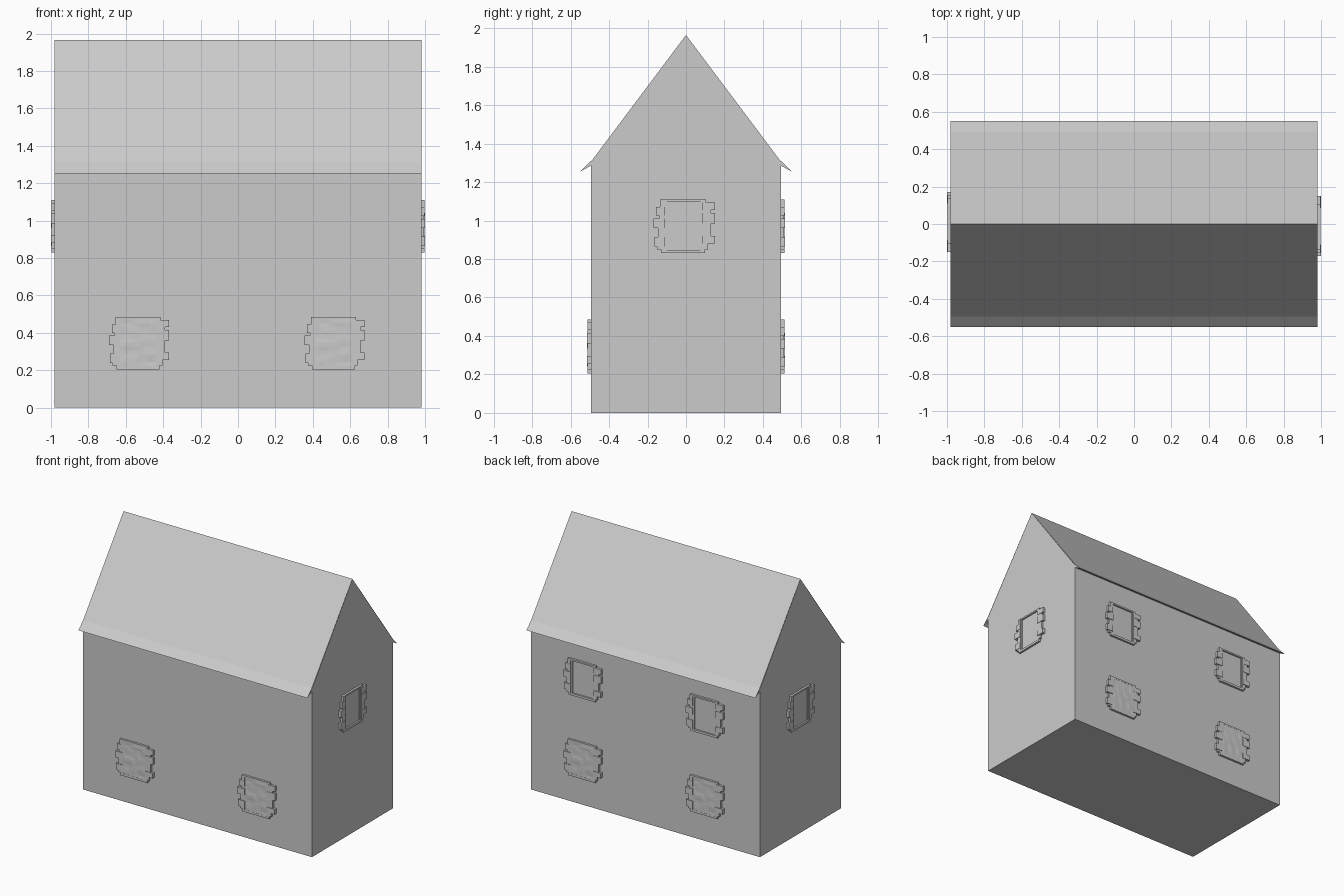
import bpy, bmesh, math
from mathutils import Matrix, Vector, noise

if "Cube" in bpy.data.objects:
    bpy.data.objects.remove(bpy.data.objects["Cube"])

HALF_X, HALF_Y, EAVE, RIDGE = 0.98, 0.495, 1.305, 1.965


def finish(name, bm, matrix=None):
    bmesh.ops.recalc_face_normals(bm, faces=bm.faces)
    mesh = bpy.data.meshes.new(name)
    bm.to_mesh(mesh)
    bm.free()
    ob = bpy.data.objects.new(name, mesh)
    bpy.context.collection.objects.link(ob)
    if matrix:
        ob.matrix_world = matrix
    return ob


def prism(name, profile, skip=()):
    """Sweep a closed (y, z) profile along x, leaving out the skipped sides."""
    bm = bmesh.new()
    a, b = [[bm.verts.new((x, y, z)) for y, z in profile] for x in (-HALF_X, HALF_X)]
    n = len(profile)
    for i in range(n):
        if i not in skip:
            j = (i + 1) % n
            bm.faces.new((a[i], a[j], b[j], b[i]))
    bm.faces.new(a)
    bm.faces.new(b)
    return finish(name, bm)


# Walls with gable ends (the sloping sides are covered by the roof)
prism("walls", [(-HALF_Y, 0), (HALF_Y, 0), (HALF_Y, EAVE), (0, RIDGE), (-HALF_Y, EAVE)],
      skip=(2, 3))

# Roof slopes with flared eaves
bm = bmesh.new()
strip = [(-HALF_Y, 1.285), (-0.552, 1.253), (-HALF_Y, 1.31), (0, RIDGE),
         (HALF_Y, 1.31), (0.552, 1.253), (HALF_Y, 1.285)]
a, b = [[bm.verts.new((x, y, z)) for y, z in strip] for x in (-HALF_X, HALF_X)]
for i in range(len(strip) - 1):
    bm.faces.new((a[i], a[i + 1], b[i + 1], b[i]))
for end in (a, b):
    bm.faces.new(end[:3])
    bm.faces.new(end[-3:])
finish("roof", bm)

# Window surround stones: (bottom, top, outer edge, depth) for each side
LEFT = [(0, .02, -.13, .016), (.02, .035, -.15, .016), (.035, .085, -.165, .019),
        (.085, .13, -.145, .015), (.13, .18, -.17, .02), (.18, .195, -.14, .015),
        (.195, .24, -.155, .018), (.24, .28, -.135, .017)]
RIGHT = [(0, .02, .10, .016), (.02, .05, .115, .016), (.05, .09, .15, .02),
         (.09, .155, .13, .016), (.155, .21, .15, .019), (.21, .225, .13, .016),
         (.225, .265, .15, .018), (.265, .28, .105, .016)]
OPEN_L, OPEN_R, SILL, HEAD = -0.11, 0.085, 0.017, 0.268


def box(bm, u0, u1, v0, v1, depth):
    m = Matrix.Translation(((u0 + u1) / 2, -depth / 2, (v0 + v1) / 2))
    m = m @ Matrix.Diagonal((u1 - u0, depth, v1 - v0, 1))
    bmesh.ops.create_cube(bm, size=1, matrix=m)


def window(name, matrix, blocked):
    bm = bmesh.new()
    for v0, v1, u, d in LEFT:
        box(bm, u, OPEN_L, v0, v1, d)
    for v0, v1, u, d in RIGHT:
        box(bm, OPEN_R, u, v0, v1, d)
    box(bm, OPEN_L, OPEN_R, 0, SILL, .016)
    box(bm, OPEN_L, OPEN_R, HEAD, .28, .016)
    finish(name + "_surround", bm, matrix)

    bm = bmesh.new()
    if blocked:
        # Lumpy rubble infill, level with the surround
        m = Matrix.Translation(((OPEN_L + OPEN_R) / 2, -.015, (SILL + HEAD) / 2))
        m = m @ Matrix.Rotation(math.pi / 2, 4, 'X')
        m = m @ Matrix.Diagonal(((OPEN_R - OPEN_L) / 2, (HEAD - SILL) / 2, 1, 1))
        bmesh.ops.create_grid(bm, x_segments=10, y_segments=12, size=1, matrix=m)
        for v in bm.verts:
            if not v.is_boundary:
                v.co.y -= .004 * noise.noise(Vector((v.co.x * 18, 0, v.co.z * 18)))
        finish(name + "_rubble", bm, matrix)
    else:
        # Recessed pane with a thin inner frame
        box(bm, OPEN_L, OPEN_R, SILL, HEAD, .004)
        for u0, u1 in ((OPEN_L, OPEN_L + .01), (OPEN_R - .01, OPEN_R)):
            box(bm, u0, u1, SILL, HEAD, .01)
        finish(name + "_pane", bm, matrix)


def place(turn, along, out, z):
    return Matrix.Rotation(math.radians(turn), 4, 'Z') @ Matrix.Translation((along, -out, z))


# Blocked windows below on both long walls, open windows above on the back
for along, side in ((-.52, "a"), (.525, "b")):
    window("front_lower_window_" + side, place(0, along, HALF_Y, .205), True)
    window("back_lower_window_" + side, place(180, along, HALF_Y, .205), True)
    window("back_upper_window_" + side, place(180, along, HALF_Y, .83), False)

# One open window in each gable end
window("right_window", place(90, 0, HALF_X, .83), False)
window("left_window", place(-90, 0, HALF_X, .83), False)
